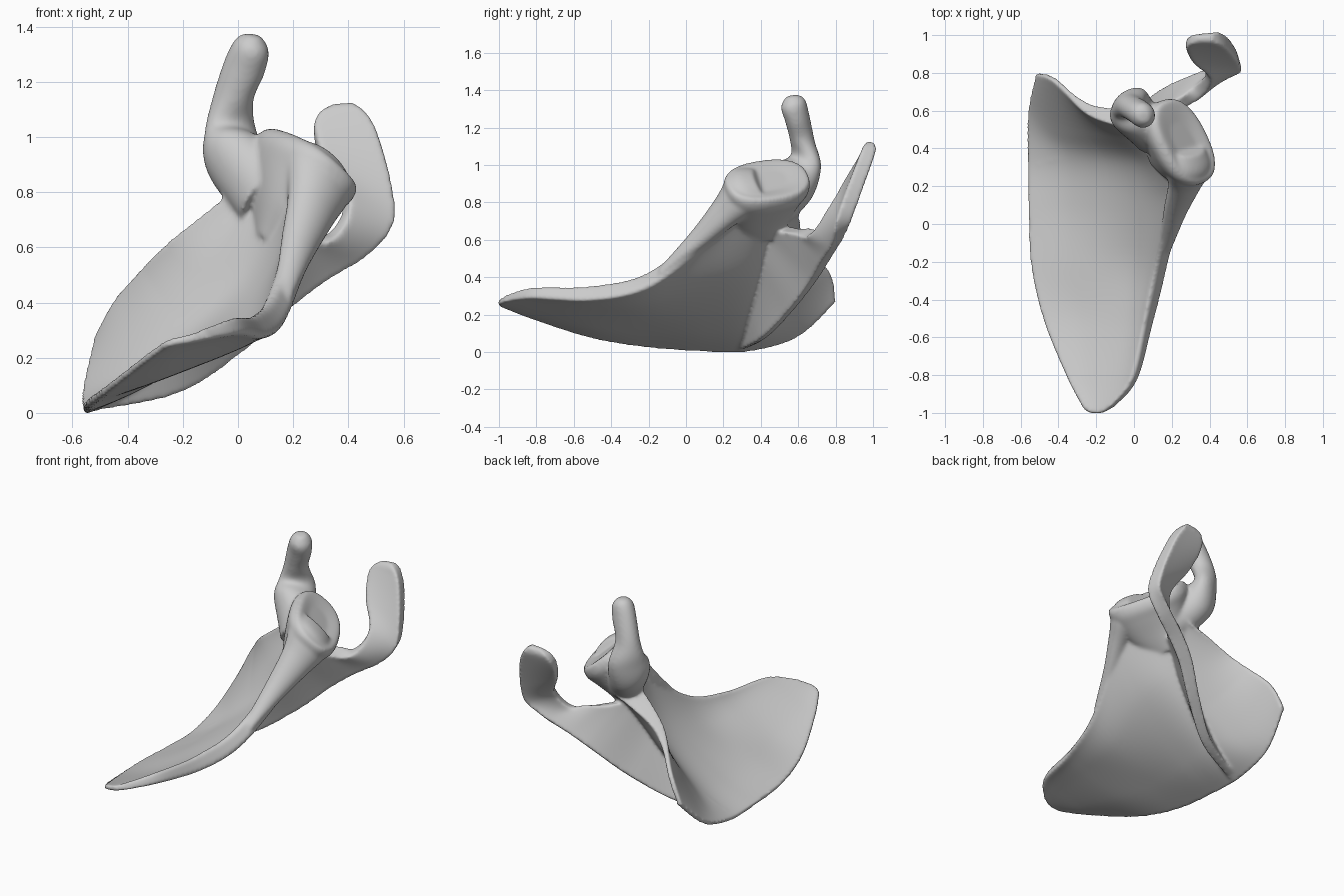
import bpy, bmesh, math
from mathutils import Vector

if "Cube" in bpy.data.objects:
    bpy.data.objects.remove(bpy.data.objects["Cube"])

bm = bmesh.new()


def spline(keys, steps):
    """Catmull-Rom through tuples of any length."""
    out, n = [], len(keys)
    for i in range(n - 1):
        a, b, c, d = (keys[max(0, min(n - 1, i + k))] for k in (-1, 0, 1, 2))
        for s in range(steps):
            t = s / steps
            out.append(tuple(0.5 * (2 * q + (r - p) * t + (2 * p - 5 * q + 4 * r - w) * t * t
                                    + (3 * q - p - 3 * r + w) * t ** 3)
                             for p, q, r, w in zip(a, b, c, d)))
    out.append(tuple(keys[-1]))
    return out


def sheet(rows, thick, su, sv):
    """Smooth surface through rows of points, thickened by thick(u, v) on both sides."""
    flat = [sum(r, ()) for r in rows]
    grid = []
    for r in spline(flat, sv):
        pts = [r[i:i + 3] for i in range(0, len(r), 3)]
        grid.append([Vector(p) for p in spline(pts, su)])
    nv, nu = len(grid), len(grid[0])
    top, bot = [], []
    for j in range(nv):
        top.append([])
        bot.append([])
        for i in range(nu):
            du = grid[j][min(i + 1, nu - 1)] - grid[j][max(i - 1, 0)]
            dv = grid[min(j + 1, nv - 1)][i] - grid[max(j - 1, 0)][i]
            n = du.cross(dv).normalized() * thick(i / (nu - 1), j / (nv - 1))
            top[j].append(bm.verts.new(grid[j][i] + n))
            bot[j].append(bm.verts.new(grid[j][i] - n))
    for j in range(nv - 1):
        for i in range(nu - 1):
            for g in (top, bot):
                bm.faces.new((g[j][i], g[j][i + 1], g[j + 1][i + 1], g[j + 1][i]))
    rim = ([(0, i) for i in range(nu)] + [(j, nu - 1) for j in range(1, nv)]
           + [(nv - 1, i) for i in range(nu - 2, -1, -1)] + [(j, 0) for j in range(nv - 2, 0, -1)])
    for (a, b), (c, d) in zip(rim, rim[1:] + rim[:1]):
        bm.faces.new((top[a][b], top[c][d], bot[c][d], bot[a][b]))


def tube(rings, power=1.0, steps=6, seg=40):
    """Loft of (super)ellipses, each given by centre and two half-axis vectors."""
    def bend(x):
        return math.copysign(abs(x) ** power, x)
    loops = []
    for r in spline([sum(k, ()) for k in rings], steps):
        c, a, b = Vector(r[:3]), Vector(r[3:6]), Vector(r[6:])
        ang = [2 * math.pi * k / seg for k in range(seg)]
        loops.append([bm.verts.new(c + a * bend(math.cos(t)) + b * bend(math.sin(t))) for t in ang])
    for p, q in zip(loops, loops[1:]):
        for k in range(seg):
            m = (k + 1) % seg
            bm.faces.new((p[k], p[m], q[m], q[k]))
    bm.faces.new(loops[0])
    bm.faces.new(loops[-1])


def blade_thickness(u, v):
    """Thin plate with a heavy, rounded lateral border, fuller towards the neck."""
    border = .052 * u ** 5 * min(1, .2 + 2.5 * v)
    border += .035 * max(0, v - .6) / .4 * max(0, u - .5) / .5
    return (.015 + border) * (1 if u < .93 else .45 + .55 * math.sqrt((1 - u) / .07))


def spine_thickness(u, v):
    """Broad at its root on the blade, swollen at the crest, tapering at the acromion tip."""
    t = .022 + .014 * u * min(1, 3 * v) + .008 * math.sin(math.pi * v)
    t += .02 * (1 - u) ** 2 * max(0, 1 - abs(v - .33) / .25)
    return t * min(1, .5 + 6 * (1 - v))


# Blade: rows from lower tip to upper border, medial edge to thick lateral edge
sheet([
    [(-.27, -.975, .25), (-.23, -1.0, .26), (-.17, -1.0, .27), (-.11, -.965, .29)],
    [(-.36, -.80, .18), (-.25, -.82, .21), (-.10, -.83, .27), (.01, -.82, .32)],
    [(-.48, -.50, .085), (-.28, -.50, .14), (-.03, -.50, .25), (.09, -.50, .32)],
    [(-.545, -.20, .035), (-.32, -.20, .12), (.00, -.20, .26), (.16, -.20, .395)],
    [(-.555, .10, .014), (-.32, .10, .12), (.06, .10, .38), (.235, .10, .635)],
    [(-.56, .35, .014), (-.32, .33, .15), (.04, .33, .47), (.25, .29, .81)],
    [(-.555, .60, .09), (-.38, .51, .22), (-.08, .48, .54), (.20, .50, .86)],
    [(-.51, .80, .27), (-.42, .765, .43), (-.23, .605, .62), (.05, .555, .79)],
], blade_thickness, 12, 8)

# Spine ridge running out into the upturned acromion: attached edge, crest edge
sheet([
    [(-.50, .30, .04), (-.53, .30, .012)],
    [(-.25, .36, .22), (-.23, .42, .075)],
    [(-.05, .42, .46), (.00, .57, .23)],
    [(.06, .47, .64), (.17, .69, .39)],
    [(.20, .60, .65), (.30, .75, .49)],
    [(.33, .69, .64), (.45, .81, .585)],
    [(.39, .78, .76), (.55, .84, .685)],
    [(.31, .865, .90), (.55, .885, .82)],
    [(.275, .94, 1.02), (.505, .95, 1.0)],
    [(.295, .975, 1.085), (.46, .98, 1.085)],
    [(.345, .985, 1.12), (.415, .985, 1.125)],
], spine_thickness, 14, 8)

# Pillar where the lateral border swells into the neck
tube([
    [(.16, -.16, .41), (.02, .00, -.02), (.03, .02, .03)],
    [(.215, .06, .60), (.05, .00, -.05), (.03, -.03, .03)],
    [(.265, .20, .745), (.075, .01, -.07), (.04, -.04, .05)],
    [(.29, .31, .86), (.105, .03, -.095), (.06, -.06, .06)],
    [(.285, .40, .90), (.08, .02, -.07), (.04, -.04, .04)],
])

# Neck thickening to the shallow joint socket
tube([
    [(.09, .40, .62), (-.02, .10, .00), (.03, .00, -.03)],
    [(.15, .40, .73), (-.06, .16, .02), (.075, .02, -.065)],
    [(.20, .42, .83), (-.09, .20, .03), (.11, .03, -.105)],
    [(.235, .43, .88), (-.105, .218, .035), (.12, .05, -.115)],
    [(.265, .435, .915), (-.105, .215, .035), (.115, .05, -.105)],
    [(.275, .44, .925), (-.095, .195, .03), (.095, .04, -.09)],
    [(.266, .435, .915), (-.05, .10, .02), (.05, .02, -.05)],
], power=.82)

# Hooked coracoid process
tube([
    [(.12, .47, .79), (.09, .08, .02), (.06, -.06, .11)],
    [(.00, .58, .915), (.115, .03, .02), (.00, -.09, .095)],
    [(-.025, .64, 1.02), (.092, .02, .00), (-.02, -.08, .03)],
    [(-.02, .622, 1.13), (.076, .00, .00), (.00, -.066, .00)],
    [(.022, .595, 1.25), (.074, .00, -.02), (.00, -.064, -.02)],
    [(.05, .572, 1.33), (.062, .00, -.02), (.00, -.064, -.02)],
    [(.056, .565, 1.370), (.028, .00, -.005), (.00, -.03, -.005)],
])

# Fuse everything into one smooth bone
bmesh.ops.recalc_face_normals(bm, faces=bm.faces[:])
mesh = bpy.data.meshes.new("shoulder_blade")
bm.to_mesh(mesh)
bm.free()
bone = bpy.data.objects.new("shoulder_blade", mesh)
bpy.context.collection.objects.link(bone)
fuse = bone.modifiers.new("fuse", 'REMESH')
fuse.mode = 'VOXEL'
fuse.voxel_size = .009
fuse.use_smooth_shade = True
soft = bone.modifiers.new("soften", 'SMOOTH')
soft.factor = .5
soft.iterations = 14
